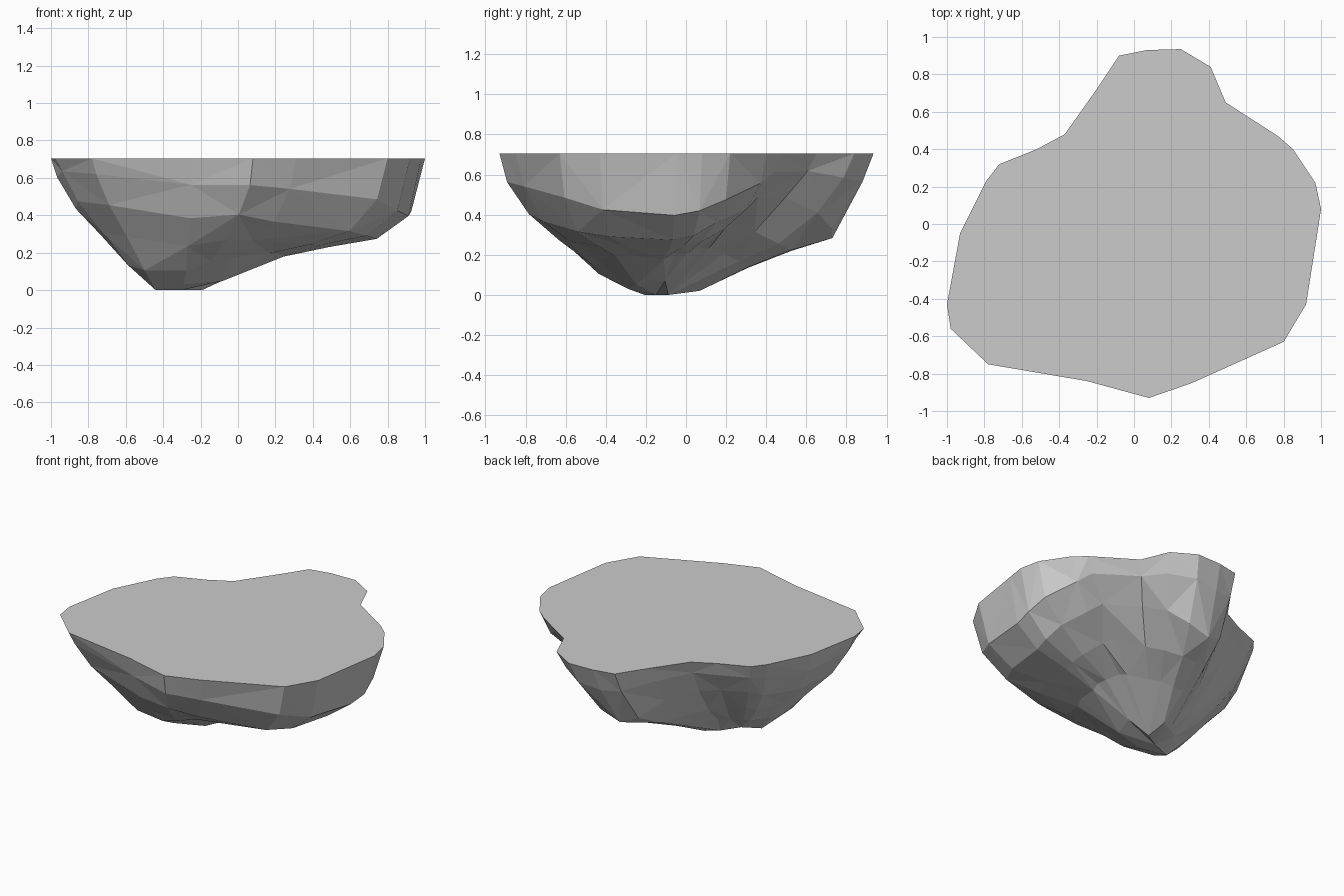
import bpy, bmesh, random
from mathutils import Vector

if "Cube" in bpy.data.objects:
    bpy.data.objects.remove(bpy.data.objects["Cube"])

random.seed(4)
TOP = 0.705
KEEL = Vector((-0.30, -0.15, 0.0))          # lowest point of the underside

# Outline of the flat top, counter-clockwise from the right
RIM = [(1.0, .08), (.97, .22), (.85, .40), (.77, .47), (.49, .65), (.41, .84),
       (.25, .935), (.07, .93), (-.08, .90), (-.20, .72), (-.37, .48), (-.52, .40),
       (-.72, .32), (-.79, .23), (-.93, -.05), (-1.0, -.43), (-.98, -.56), (-.78, -.75),
       (-.25, -.84), (.08, -.93), (.31, -.85), (.80, -.63), (.92, -.43), (.98, -.05)]

# Underside heights along each spoke from the keel to the rim
STEPS = (.42, .62, .81, .945)
DEPTH = [(.20, .24, .30, .42), (.21, .27, .36, .48), (.23, .33, .43, .56), (.23, .36, .49, .61),
         (.20, .32, .48, .62), (.17, .25, .41, .58), (.14, .22, .33, .56), (.14, .22, .28, .55),
         (.15, .24, .34, .56), (.15, .25, .43, .60), (.15, .28, .46, .61), (.17, .31, .47, .61),
         (.17, .31, .47, .61), (.16, .29, .44, .59), (.14, .28, .42, .58), (.14, .29, .44, .60),
         (.14, .31, .47, .63), (.10, .28, .45, .62), (.11, .23, .38, .56), (.15, .27, .40, .56),
         (.17, .27, .37, .54), (.20, .25, .32, .48), (.20, .245, .29, .42), (.185, .235, .28, .40)]
# Inner ring on every third spoke: fraction, height
INNER = [(.2, .07), (.1, 0), (.2, .02), (.2, .03), (.2, .05), (.2, 0), (.2, .03), (.2, .05)]
N, M = len(RIM), len(INNER)


def spoke(i, t, z, rough=0.0):
    p = KEEL.lerp(Vector((*RIM[i], 0)), t)
    p.z = z
    return p + Vector([random.uniform(-rough, rough) for _ in range(3)])


bm = bmesh.new()
tip = bm.verts.new(KEEL)

# Small inner ring around the keel, then the spoke rings, then the rim
inner = [bm.verts.new(spoke(3 * k, t, z)) for k, (t, z) in enumerate(INNER)]
rings = [[bm.verts.new(spoke(i, t, DEPTH[i][k], .006)) for i in range(N)]
         for k, t in enumerate(STEPS)]
rings.append([bm.verts.new(spoke(i, 1, TOP)) for i in range(N)])

# Fan at the bottom
for k in range(M):
    a, b = inner[k], inner[(k + 1) % M]
    o = [rings[0][(3 * k + j) % N] for j in range(4)]
    for tri in ((tip, a, b), (a, o[0], o[1]), (a, o[1], o[2]), (a, o[2], b), (b, o[2], o[3])):
        bm.faces.new(tri)

# Faceted rock sides with alternating diagonals
for lower in range(len(rings) - 1):
    lo, hi = rings[lower], rings[lower + 1]
    for i in range(N):
        j = (i + 1) % N
        if (i + lower) % 2:
            bm.faces.new((lo[i], lo[j], hi[j]))
            bm.faces.new((lo[i], hi[j], hi[i]))
        else:
            bm.faces.new((lo[i], lo[j], hi[i]))
            bm.faces.new((lo[j], hi[j], hi[i]))

# Flat top
bm.faces.new(rings[-1])
bmesh.ops.recalc_face_normals(bm, faces=bm.faces)

mesh = bpy.data.meshes.new("island_rock")
bm.to_mesh(mesh)
bm.free()
rock = bpy.data.objects.new("island_rock", mesh)
bpy.context.collection.objects.link(rock)
